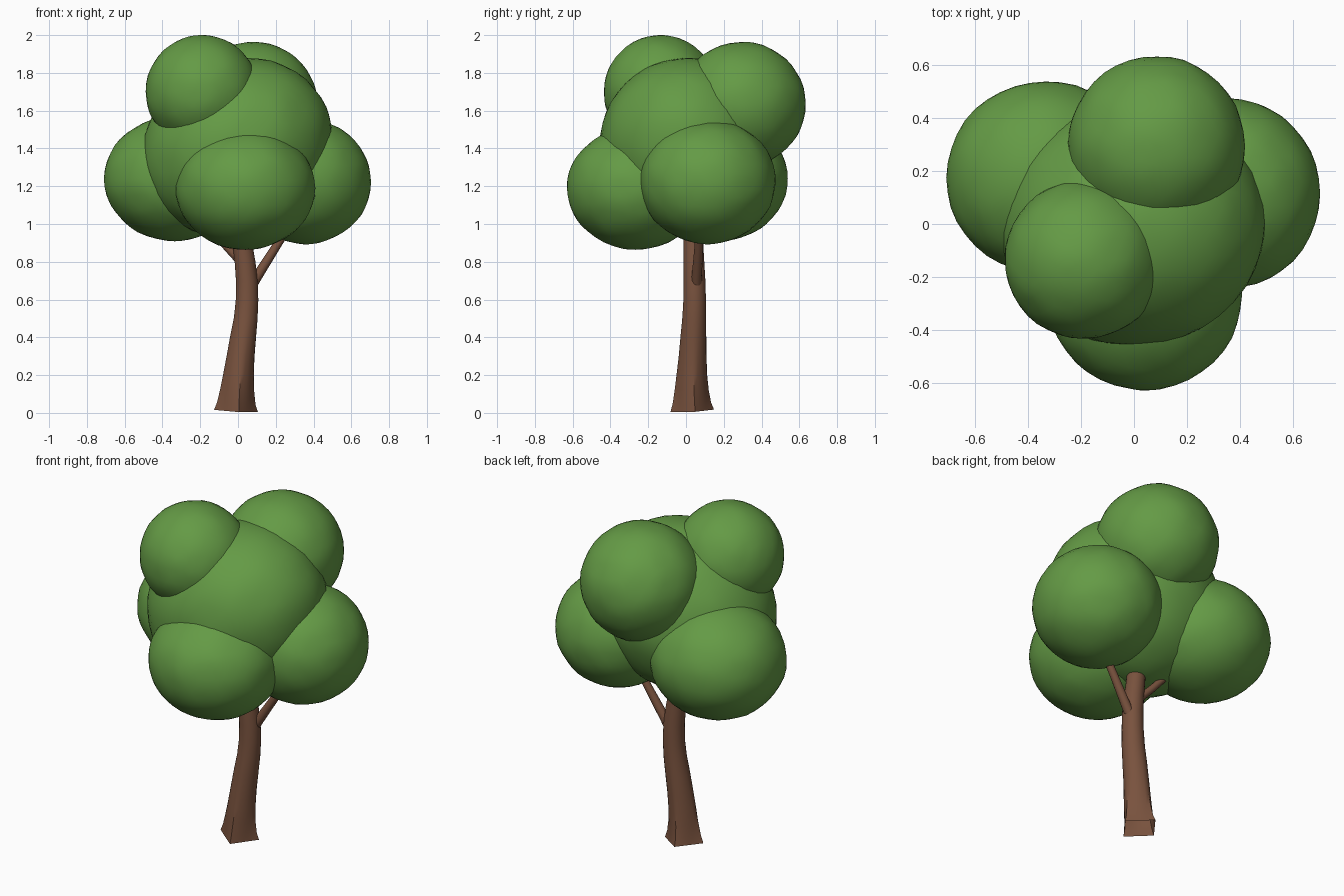
import bpy, bmesh, math
from mathutils import Vector, noise

if "Cube" in bpy.data.objects:
    bpy.data.objects.remove(bpy.data.objects["Cube"])


def material(name, rgb):
    m = bpy.data.materials.new(name)
    m.diffuse_color = (*rgb, 1)
    m.use_nodes = True
    m.node_tree.nodes["Principled BSDF"].inputs["Base Color"].default_value = m.diffuse_color
    return m


LEAF = material("leaf green", (0.128, 0.325, 0.06))
BARK = material("bark brown", (0.19, 0.085, 0.048))


def finish(name, bm, mat):
    mesh = bpy.data.meshes.new(name)
    bm.to_mesh(mesh)
    bm.free()
    mesh.materials.append(mat)
    ob = bpy.data.objects.new(name, mesh)
    bpy.context.collection.objects.link(ob)
    bpy.context.view_layer.objects.active = ob
    ob.select_set(True)
    bpy.ops.object.shade_smooth_by_angle(angle=math.radians(40))
    ob.select_set(False)


def foliage(name, centre, radii, lean=0.0):
    """Slightly lumpy ellipsoid; lean shifts its upper half along x."""
    bm = bmesh.new()
    bmesh.ops.create_icosphere(bm, subdivisions=4, radius=1)
    c = Vector(centre)
    for v in bm.verts:
        d = v.co.normalized()
        k = 1 + 0.014 * noise.noise(d * 3.5 + c * 5)
        v.co = c + Vector((d.x * radii[0] + lean * d.z, d.y * radii[1], d.z * radii[2])) * k
    finish(name, bm, LEAF)


def limb(name, path, sides, phase=0.0):
    """Open tapered tube through (x, y, z, radius, squareness) stations."""
    bm = bmesh.new()
    pts = [Vector(p[:3]) for p in path]
    rings = []
    for i, p in enumerate(pts):
        axis = pts[min(i + 1, len(pts) - 1)] - pts[max(i - 1, 0)]
        turn = Vector((0, 0, 1)).rotation_difference(axis)
        square = path[i][4] if len(path[i]) > 4 else 0
        ring = []
        for j in range(sides):
            a = math.tau * j / sides
            side = math.sqrt(0.5) / math.cos(a % (math.pi / 2) - math.pi / 4)
            r = path[i][3] * (1 - square + square * side)
            ring.append(bm.verts.new(p + turn @ Vector((r * math.cos(a + phase),
                                                        r * math.sin(a + phase), 0))))
        rings.append(ring)
    for lo, hi in zip(rings, rings[1:]):
        for j in range(sides):
            k = (j + 1) % sides
            bm.faces.new((lo[j], lo[k], hi[k], hi[j]))
    finish(name, bm, BARK)


# Trunk: squared flared foot blending into a round, gently bent stem
limb("trunk", [
    (-0.011, 0.033, 0.011, 0.117, 1.0), (-0.009, 0.031, 0.05, 0.103, 0.8),
    (-0.004, 0.030, 0.12, 0.091, 0.55), (0.003, 0.031, 0.20, 0.082, 0.35),
    (0.014, 0.035, 0.30, 0.074, 0.2), (0.027, 0.039, 0.40, 0.069, 0.1),
    (0.041, 0.043, 0.50, 0.063), (0.048, 0.046, 0.60, 0.060),
    (0.047, 0.045, 0.70, 0.058), (0.037, 0.042, 0.80, 0.055),
    (0.023, 0.039, 0.90, 0.052), (0.010, 0.036, 1.00, 0.050)], 24, math.radians(8))

# Side branches
limb("right_branch", [(0.07, 0.055, 0.675, 0.03), (0.10, 0.057, 0.72, 0.027),
                      (0.195, 0.067, 0.87, 0.023), (0.29, 0.075, 1.02, 0.02)], 12)
limb("left_branch", [(0.03, 0.045, 0.785, 0.024), (-0.06, 0.07, 0.88, 0.021),
                     (-0.18, 0.10, 1.02, 0.018)], 12)

# Foliage clumps
foliage("crown_centre", (-0.005, 0.0, 1.405), (0.50, 0.46, 0.475), 0.055)
foliage("crown_front", (0.04, -0.265, 1.19), (0.37, 0.365, 0.325))
foliage("crown_right", (0.355, 0.115, 1.225), (0.35, 0.36, 0.33))
foliage("crown_left", (-0.335, 0.175, 1.24), (0.375, 0.365, 0.33))
foliage("crown_top_front", (-0.19, -0.135, 1.70), (0.30, 0.30, 0.30))
foliage("crown_top_back", (0.085, 0.295, 1.635), (0.335, 0.34, 0.33))
